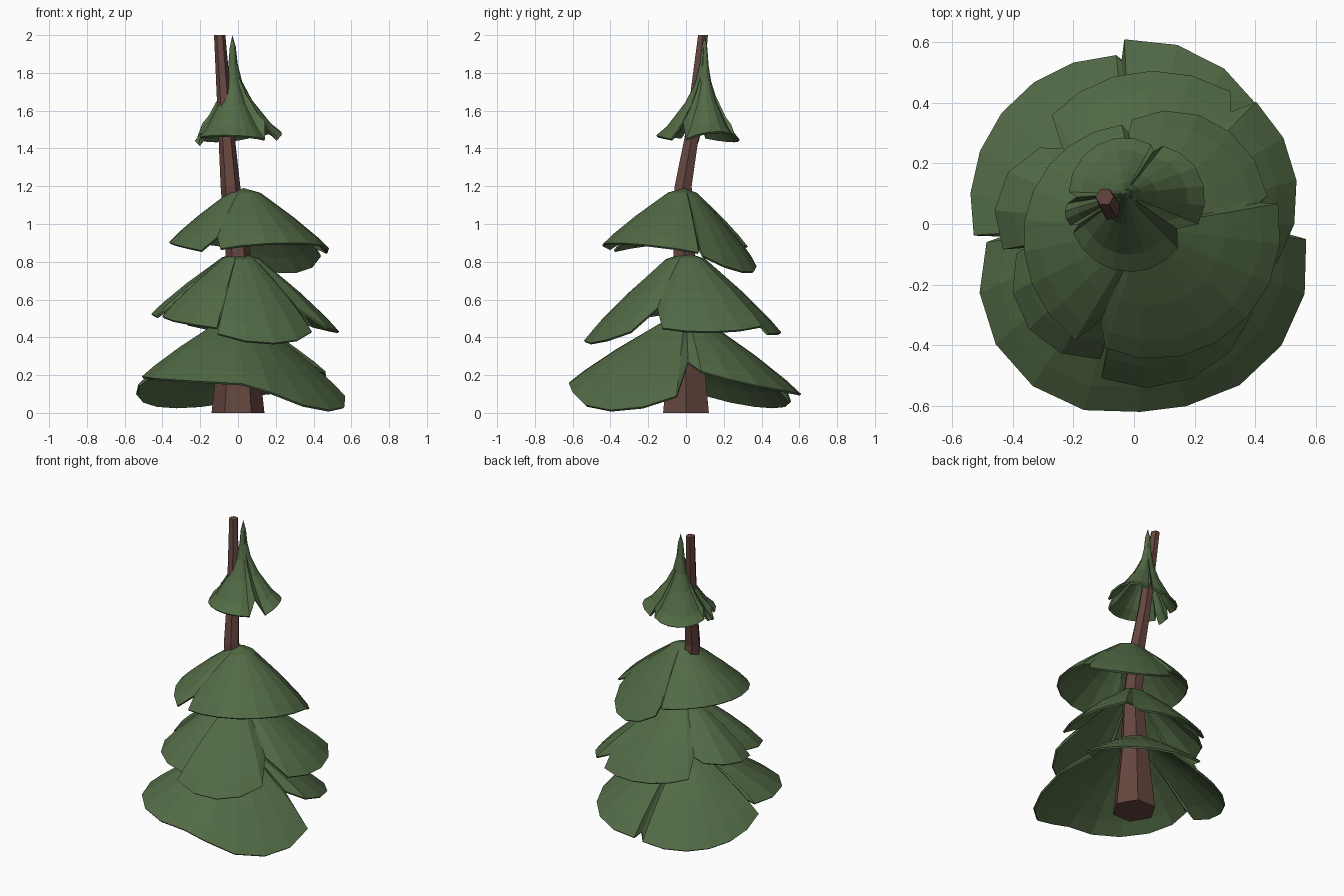
import bpy, bmesh
from math import radians, cos, sin, pi
from mathutils import Vector

if "Cube" in bpy.data.objects:
    bpy.data.objects.remove(bpy.data.objects["Cube"])


def material(name, color):
    m = bpy.data.materials.new(name)
    m.diffuse_color = color
    m.use_nodes = True
    m.node_tree.nodes["Principled BSDF"].inputs["Base Color"].default_value = m.diffuse_color
    return m


GREEN = material("needles", (0.085, 0.145, 0.06, 1))
BROWN = material("bark", (0.13, 0.06, 0.05, 1))


def make_object(name, bm, mat):
    bmesh.ops.recalc_face_normals(bm, faces=bm.faces)
    me = bpy.data.meshes.new(name)
    bm.to_mesh(me)
    bm.free()
    me.materials.append(mat)
    ob = bpy.data.objects.new(name, me)
    bpy.context.collection.objects.link(ob)
    return ob


def bridge(bm, a, b):
    n = len(a)
    for i in range(n):
        j = (i + 1) % n
        bm.faces.new((a[i], a[j], b[j], b[i]))


def curve(a, b, c, t):
    # parabola through a (t=0), b (t=.5), c (t=1)
    return a * (1 - t) * (1 - 2 * t) + 4 * b * t * (1 - t) + c * t * (2 * t - 1)


def rim_points(center, apex, lobes):
    """Rim of drooping lobes, with a V notch before each one (none if k is 1)."""
    def polar(a, r, z):
        return Vector((center[0] + r * cos(radians(a)), center[1] + r * sin(radians(a)), z))
    pts = []
    prev = lobes[-1]
    for lobe in lobes:
        a0, a1, k, r0, rm, r1, z0, zm, z1 = lobe
        if k < 1:
            end = polar(prev[1], prev[5], prev[8])
            pts.append(apex + ((end + polar(a0, r0, z0)) / 2 - apex) * k)
        n = max(3, round((a1 - a0) / 16))
        for i in range(n + 1):
            t = i / n
            pts.append(polar(a0 + (a1 - a0) * t, curve(r0, rm, r1, t), curve(z0, zm, z1, t)))
        prev = lobe
    return pts


def tier(name, center, apex, profile, lobes):
    """Thin foliage shell: profile pairs are (outward fraction, drop fraction)."""
    apex = Vector(apex)
    rim = rim_points(center, apex, lobes)
    bm = bmesh.new()
    top = bm.verts.new(apex)
    last = None
    for t, drop in profile + [(1, 1)]:
        ring = []
        for p in rim:
            d = p - apex
            ring.append(bm.verts.new(apex + Vector((d.x * t, d.y * t, d.z * drop))))
        if last:
            bridge(bm, last, ring)
        else:
            for i in range(len(ring)):
                bm.faces.new((top, ring[i], ring[(i + 1) % len(ring)]))
        last = ring
    bmesh.ops.recalc_face_normals(bm, faces=bm.faces)
    if sum(f.normal.z for f in bm.faces) < 0:
        bmesh.ops.reverse_faces(bm, faces=bm.faces)
    me = bpy.data.meshes.new(name)
    bm.to_mesh(me)
    bm.free()
    me.materials.append(GREEN)
    ob = bpy.data.objects.new(name, me)
    bpy.context.collection.objects.link(ob)
    s = ob.modifiers.new("thickness", 'SOLIDIFY')
    s.thickness = 0.012
    s.offset = -1


# Trunk: bent hexagonal taper (x, y, z, radius)
bm = bmesh.new()
last = None
for x, y, z, r in [(0, 0, 0, .14), (0, 0, .45, .09), (0, -.01, .85, .065),
                   (-.04, -.015, 1.2, .052), (-.06, .03, 1.46, .043), (-.097, .09, 2, .03)]:
    ring = [bm.verts.new((x + r * cos(i * pi / 3), y + r * sin(i * pi / 3), z)) for i in range(6)]
    if last:
        bridge(bm, last, ring)
    else:
        bm.faces.new(ring)
    last = ring
bm.faces.new(last)
make_object("trunk", bm, BROWN)

# Foliage lobes: start angle, end angle, notch, radius x3, height x3
DOME = [(.2, .08), (.6, .5), (.87, .82)]
SPIKE = [(.07, .12), (.11, .3), (.2, .48), (.4, .67), (.78, .91)]

tier("bottom_tier", (0, 0), (0, 0, .51), DOME, [
    (10, 93, .68, .47, .58, .61, .22, .13, .10),
    (96, 184, .92, .56, .57, .53, .06, .04, .15),
    (187, 272, .86, .49, .62, .62, .20, .18, .155),
    (286, 355, 1, .625, .63, .57, .11, .015, .09)])

tier("lower_middle_tier", (0, 0), (.01, 0, .85), DOME, [
    (-15, 45, .72, .49, .555, .57, .45, .43, .46),
    (54, 127, .88, .54, .50, .45, .42, .43, .47),
    (141, 191, .82, .40, .46, .44, .55, .53, .51),
    (194, 256, .87, .40, .49, .46, .53, .49, .45),
    (258, 323, .78, .52, .545, .49, .42, .37, .43)])

tier("upper_middle_tier", (0, 0), (.03, -.01, 1.19), DOME, [
    (12, 91, .9, .45, .43, .345, .83, .745, .83),
    (97, 243, .9, .33, .355, .43, .88, .91, .86),
    (257, 368, .8, .42, .48, .48, .87, .90, .85)])

tier("top_tier", (0, .06), (-.03, .1, 2), SPIKE, [
    (-16, 64, .83, .22, .24, .22, 1.45, 1.49, 1.46),
    (74, 168, .88, .21, .235, .22, 1.46, 1.44, 1.46),
    (178, 197, .85, .22, .23, .22, 1.44, 1.44, 1.42),
    (204, 316, .88, .22, .22, .20, 1.46, 1.47, 1.45)])
